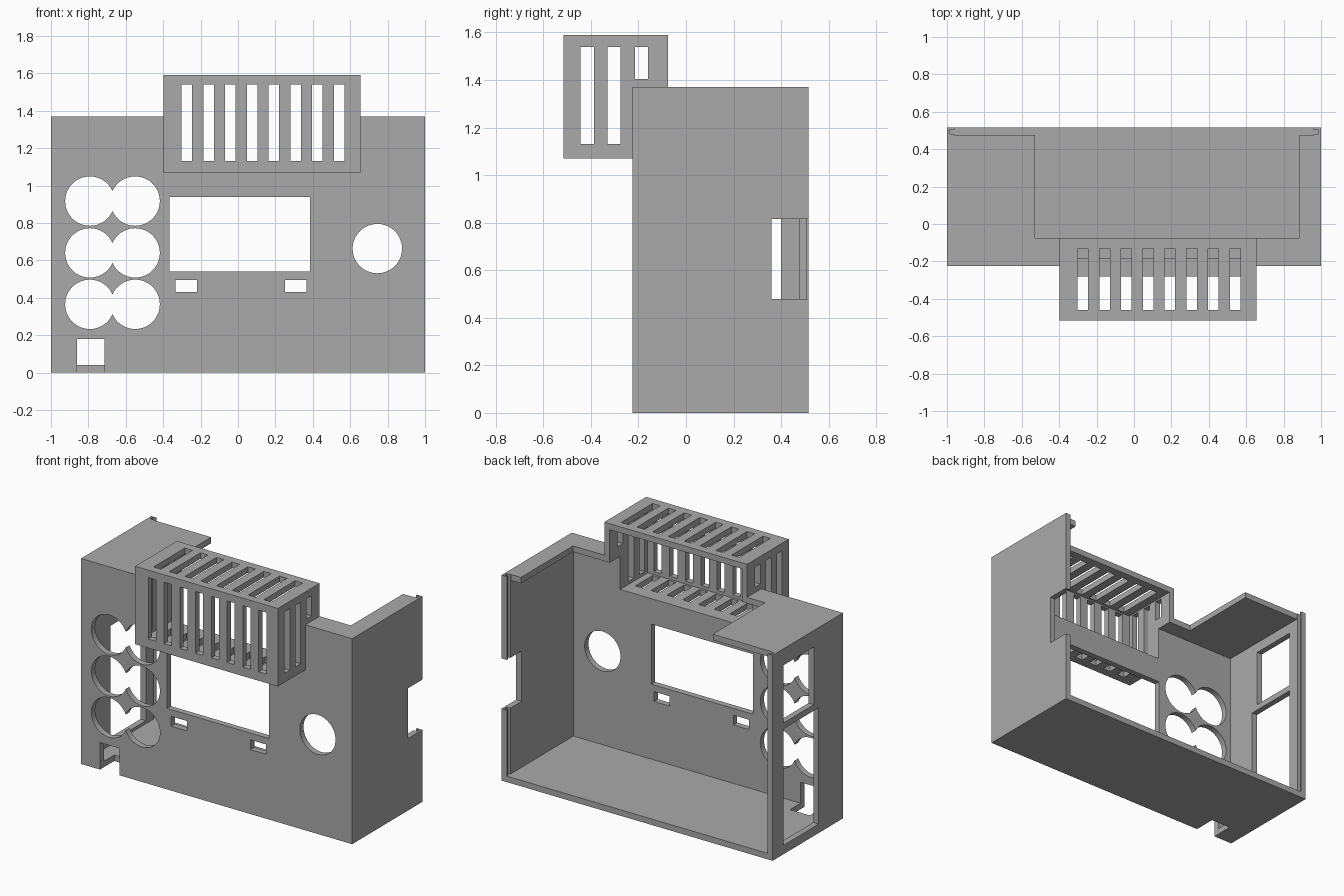
import bpy, math

default = bpy.data.objects.get("Cube")
if default:
    bpy.data.objects.remove(default, do_unlink=True)

grey = bpy.data.materials.new("plain grey")
grey.use_nodes = True
GREY = (0.4, 0.4, 0.4, 1)
grey.diffuse_color = GREY
grey.node_tree.nodes["Principled BSDF"].inputs["Base Color"].default_value = GREY


def box(name, x, y, z):
    """Box from (min, max) ranges on each axis."""
    spans = (x, y, z)
    bpy.ops.mesh.primitive_cube_add(size=1, location=[(a + b) / 2 for a, b in spans])
    ob = bpy.context.object
    ob.name = name
    ob.scale = [b - a for a, b in spans]
    bpy.ops.object.transform_apply(location=False, rotation=False, scale=True)
    ob.data.materials.append(grey)
    return ob


def subtract(target, cutter):
    cutter.hide_render = True
    mod = target.modifiers.new("cut", 'BOOLEAN')
    mod.operation = 'DIFFERENCE'
    mod.solver = 'EXACT'
    mod.object = cutter
    bpy.context.view_layer.objects.active = target
    bpy.ops.object.modifier_apply(modifier=mod.name)
    bpy.data.objects.remove(cutter, do_unlink=True)


def cut_box(target, x, y, z):
    subtract(target, box("cutter", x, y, z))


def cut_round(target, x, z, radius):
    bpy.ops.mesh.primitive_cylinder_add(vertices=64, radius=radius, depth=0.2,
                                        location=(x, FRONT, z),
                                        rotation=(math.pi / 2, 0, 0))
    subtract(target, bpy.context.object)


FRONT, BACK, TOP, WALL = -0.225, 0.515, 1.37, 0.04
INNER = FRONT + WALL
THROUGH = (FRONT - 0.1, INNER + 0.05)
VENT_BACK = -0.075

# Housing shell, open at the back and over most of the top
shell = box("housing_shell", (-1, 1), (FRONT, BACK), (0, TOP))
cut_box(shell, (-0.96, 0.96), (INNER, 1), (WALL, TOP - WALL))
cut_box(shell, (-0.53, 0.885), (VENT_BACK, 1), (1.2, 1.5))
cut_box(shell, (-0.96, 0.96), (0.475, 1), (1.2, 1.5))

# Opening from the housing into the vent box
cut_box(shell, (-0.36, 0.615), (-0.4, 0), (1.11, 1.5))

# Grooves for a sliding back panel
for side in (-1, 1):
    cut_box(shell, sorted((side * 0.9, side * 0.985)), (0.48, 0.505), (WALL, 1.5))

# Display window and the two small slots under it
cut_box(shell, (-0.365, 0.385), THROUGH, (0.54, 0.94))
for x in (-0.335, 0.25):
    cut_box(shell, (x, x + 0.115), THROUGH, (0.43, 0.495))

# Round holes: three overlapping pairs and one single
for z in (0.365, 0.64, 0.917):
    for x in (-0.792, -0.55):
        cut_round(shell, x, z, 0.132)
cut_round(shell, 0.745, 0.663, 0.132)

# Cable slot at the bottom front edge
cut_box(shell, (-0.86, -0.715), (-0.4, -0.075), (-0.1, 0.18))

# Side wall notch and the two windows opposite
cut_box(shell, (0.9, 1.1), (0.36, 0.8), (0.48, 0.815))
cut_box(shell, (-1.1, -0.9), (0.08, 0.4), (0.875, 1.26))
cut_box(shell, (-1.1, -0.9), (0.03, 0.4), (0.06, 0.835))

# Vent box, hollow and open towards the housing
vent = box("vent_box", (-0.398, 0.655), (-BACK, VENT_BACK), (1.07, 1.59))
cut_box(vent, (-0.36, 0.615), (-0.475, 0.2), (1.11, 1.55))
cut_box(vent, (-0.6, 0.8), (FRONT, 0.2), (1, TOP))

# Slots across the front, top and floor of the vent box
for i in range(8):
    x = -0.301 + i * 0.1163
    span = (x, x + 0.056)
    cut_box(vent, span, (-0.6, -0.45), (1.13, 1.54))
    cut_box(vent, span, (-0.46, -0.13), (1.5, 1.7))
    cut_box(vent, span, (-0.46, -0.28), (1, 1.2))

# Slots through both ends of the vent box
for y, low in ((-0.443, 1.13), (-0.33, 1.13), (-0.214, 1.405)):
    cut_box(vent, (-0.6, 0.8), (y, y + 0.055), (low, 1.54))
